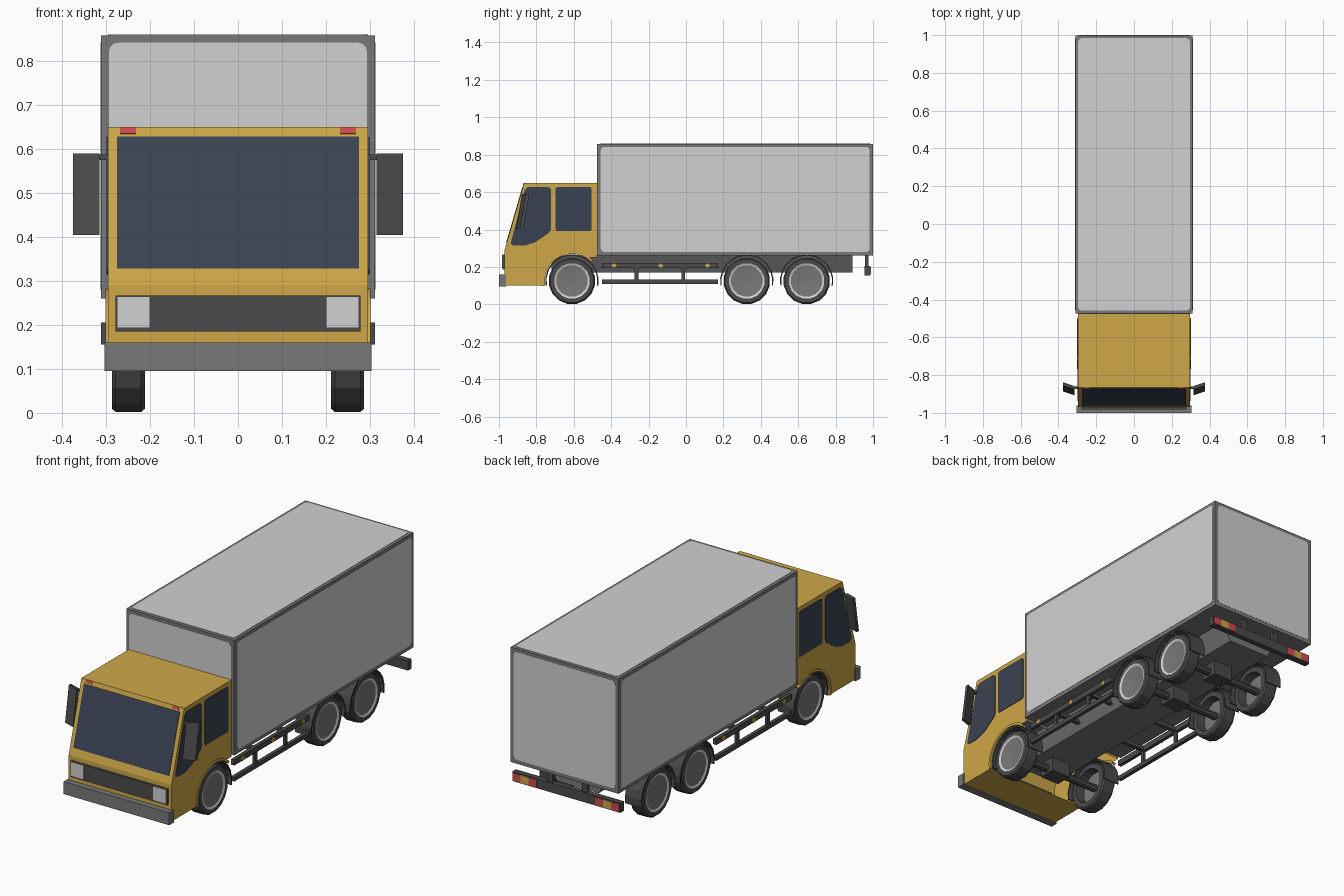
import bpy, bmesh, math
from mathutils import Vector

if "Cube" in bpy.data.objects:
    bpy.data.objects.remove(bpy.data.objects["Cube"])


def mat(name, r, g, b):
    m = bpy.data.materials.new(name)
    m.diffuse_color = (r, g, b, 1)
    m.use_nodes = True
    m.node_tree.nodes["Principled BSDF"].inputs["Base Color"].default_value = m.diffuse_color
    return m


YELLOW = mat("cab_yellow", 0.62, 0.39, 0.065)
LIGHT = mat("light_grey", 0.64, 0.64, 0.64)
GREY = mat("frame_grey", 0.19, 0.19, 0.19)
DARK = mat("dark_rubber", 0.07, 0.07, 0.07)
GLASS = mat("dark_glass", 0.042, 0.055, 0.085)
RED = mat("lamp_red", 0.62, 0.07, 0.08)


def finish(name, bm, *mats):
    me = bpy.data.meshes.new(name)
    bmesh.ops.recalc_face_normals(bm, faces=bm.faces)
    bm.to_mesh(me)
    bm.free()
    for m in mats:
        me.materials.append(m)
    ob = bpy.data.objects.new(name, me)
    bpy.context.collection.objects.link(ob)
    return ob


def prism(name, pts, a, b, m, axis=0, drop=None):
    """Extrude a 2D profile along an axis from a to b; drop() picks faces to leave open."""
    def place(p, t):
        c = list(p)
        c.insert(axis, t)
        return c
    bm = bmesh.new()
    lo = [bm.verts.new(place(p, a)) for p in pts]
    hi = [bm.verts.new(place(p, b)) for p in pts]
    n = len(pts)
    bm.faces.new(lo)
    bm.faces.new(hi)
    for i in range(n):
        j = (i + 1) % n
        bm.faces.new((lo[i], lo[j], hi[j], hi[i]))
    bm.normal_update()
    if drop:
        bmesh.ops.delete(bm, geom=[f for f in bm.faces if drop(f)], context='FACES')
    return finish(name, bm, m)


def box(name, x0, x1, y0, y1, z0, z1, m):
    return prism(name, [(y0, z0), (y1, z0), (y1, z1), (y0, z1)], x0, x1, m)


def arc(cy, cz, r, a0, a1, n):
    return [(cy + r * math.cos(math.radians(a0 + (a1 - a0) * i / n)),
             cz + r * math.sin(math.radians(a0 + (a1 - a0) * i / n))) for i in range(n + 1)]


def rounded(a0, a1, b0, b1, r=0.02):
    return (arc(a1 - r, b1 - r, r, 0, 90, 3) + arc(a0 + r, b1 - r, r, 90, 180, 3)
            + arc(a0 + r, b0 + r, r, 180, 270, 3) + arc(a1 - r, b0 + r, r, 270, 360, 3))


def band(name, cy, cz, r0, r1, a0, a1, x0, x1, m):
    return prism(name, arc(cy, cz, r1, a0, a1, 12) + arc(cy, cz, r0, a1, a0, 12), x0, x1, m)


def wheel(name, s, cy, cz=0.125, n=16):
    # closed profile (radius, x) with a material per span: 0 tyre, 1 rim ring, 2 hub
    prof = [(0.0, 0.258), (0.088, 0.258), (0.092, 0.212), (0.118, 0.212), (0.125, 0.22),
            (0.125, 0.278), (0.118, 0.287), (0.096, 0.287), (0.085, 0.283), (0.0, 0.276)]
    idx = [2, 0, 0, 0, 0, 0, 0, 1, 2]
    bm = bmesh.new()
    rings = [[bm.verts.new((s * x, cy + r * math.cos(2 * math.pi * (k + .5) / n),
                            cz + r * math.sin(2 * math.pi * (k + .5) / n))) for k in range(n)]
             if r else [bm.verts.new((s * x, cy, cz))] * n for r, x in prof]
    for i, mi in enumerate(idx):
        for k in range(n):
            j = (k + 1) % n
            vs = list(dict.fromkeys((rings[i][k], rings[i][j], rings[i + 1][j], rings[i + 1][k])))
            bm.faces.new(vs).material_index = mi
    return finish(name, bm, DARK, LIGHT, GREY)


# Cab shell, open underneath behind the front floor
F = -0.61
cab = [(-0.97, 0.10), (-0.97, 0.29), (-0.865, 0.65), (-0.475, 0.65), (-0.475, 0.25)]
cab += arc(F, 0.125, 0.148, 58, 190, 12)
prism("cab", cab, -0.296, 0.296, YELLOW, drop=lambda f: abs(f.normal.x) < 0.5
      and f.calc_center_median().y > -0.768 and f.calc_center_median().z < 0.28)

# Windscreen and roof marker lamps, laid on the sloping front
A, B = Vector((-0.97, 0.29)), Vector((-0.865, 0.65))
out = Vector((-(B - A).y, (B - A).x)).normalized() * 0.003


def slope_plate(name, x0, x1, z0, z1, m):
    p, q = (A + (B - A) * ((z - 0.29) / 0.36) for z in (z0, z1))
    prism(name, [p - out, q - out, q + out, p + out], x0, x1, m)


slope_plate("windscreen", -0.275, 0.275, 0.328, 0.628, GLASS)

# Grille and bumper
box("grille", -0.279, 0.279, -0.981, -0.968, 0.185, 0.267, DARK)
box("front_bumper", -0.304, 0.304, -1.0, -0.962, 0.095, 0.16, GREY)

# Cargo box with panels on five sides
box("cargo_box", -0.311, 0.311, -0.475, 0.999, 0.26, 0.858, GREY)
side = rounded(-0.456, 0.982, 0.28, 0.842)
end = rounded(-0.293, 0.293, 0.28, 0.842)
prism("roof_panel", rounded(-0.296, 0.296, -0.458, 0.984), 0.856, 0.86, LIGHT, axis=2)
prism("front_panel", end, -0.477, -0.473, LIGHT, axis=1)
prism("rear_panel", end, 0.997, 1.0, LIGHT, axis=1)

# Chassis: sloped tray plus rear crossing bar
prism("chassis", [(-0.12, 0.17), (0.12, 0.17), (0.17, 0.262), (-0.17, 0.262)],
      -0.72, 0.89, GREY, axis=1)
box("rear_bar", -0.311, 0.311, 0.955, 0.984, 0.155, 0.205, DARK)

AXLES = {"front": F, "middle": 0.325, "rear": 0.645}
for n, y in AXLES.items():
    prism(n + "_axle", arc(y, 0.125, 0.02, 0, 315, 7), -0.26, 0.26, DARK)
    box(n + "_axle_mount", -0.055, 0.055, y - 0.045, y + 0.045, 0.095, 0.175, DARK)

# Everything mirrored left and right
for tag, s in (("left_", -1), ("right_", 1)):
    prism(tag + "cargo_panel", side, s * 0.309, s * 0.3125, LIGHT)
    prism(tag + "front_window", [(-0.938, 0.325), (-0.925, 0.315), (-0.86, 0.315), (-0.81, 0.33),
          (-0.735, 0.38), (-0.722, 0.40), (-0.722, 0.615), (-0.735, 0.627), (-0.845, 0.627),
          (-0.862, 0.612)], s * 0.293, s * 0.2985, GLASS)
    prism(tag + "rear_window", rounded(-0.697, -0.505, 0.392, 0.627, 0.01),
          s * 0.293, s * 0.2985, GLASS)
    box(tag + "headlight", s * 0.2, s * 0.275, -0.985, -0.979, 0.193, 0.265, LIGHT)
    slope_plate(tag + "roof_lamp", s * 0.232, s * 0.268, 0.634, 0.648, RED)

    # Door mirror, tilted with the windscreen and swept back outwards
    ob = prism(tag + "mirror", [(-0.907, 0.405), (-0.889, 0.405), (-0.858, 0.588), (-0.876, 0.59)],
               s * 0.315, s * 0.375, DARK)
    for v in ob.data.vertices:
        if abs(v.co.x) > 0.34:
            v.co.y += 0.02
    box(tag + "mirror_arm", s * 0.29, s * 0.33, -0.873, -0.86, 0.575, 0.587, DARK)

    # Wheels and mudguards
    for n, y in AXLES.items():
        wheel(tag + n + "_wheel", s, y)
        band(tag + n + "_mudguard", y, 0.125, 0.136, 0.143, -10, 190, s * 0.2, s * 0.293, DARK)
    band(tag + "arch_flare", F, 0.125, 0.145, 0.158, 45, 190, s * 0.28, s * 0.301, YELLOW)

    # Side guard rails with amber markers
    box(tag + "upper_rail", s * 0.275, s * 0.294, -0.45, 0.17, 0.193, 0.222, DARK)
    box(tag + "lower_rail", s * 0.275, s * 0.294, -0.45, 0.17, 0.11, 0.132, DARK)
    for y in (-0.265, -0.015):
        box(tag + "rail_post", s * 0.277, s * 0.29, y - 0.01, y + 0.01, 0.12, 0.2, DARK)
        box(tag + "rail_bracket", s * 0.12, s * 0.28, y - 0.01, y + 0.01, 0.197, 0.217, DARK)
    for y in (-0.385, -0.135, 0.115):
        prism(tag + "side_marker", arc(y, 0.207, 0.015, 0, 270, 3), s * 0.292, s * 0.297, YELLOW)

    # Rear lamps and bar hangers
    for i, m in enumerate((RED, YELLOW, RED)):
        x = 0.168 + 0.046 * i
        box(tag + "tail_lamp", s * x, s * (x + 0.046), 0.982, 0.988, 0.16, 0.2, m)
    box(tag + "bar_hanger", s * 0.085, s * 0.115, 0.957, 0.975, 0.2, 0.262, DARK)
